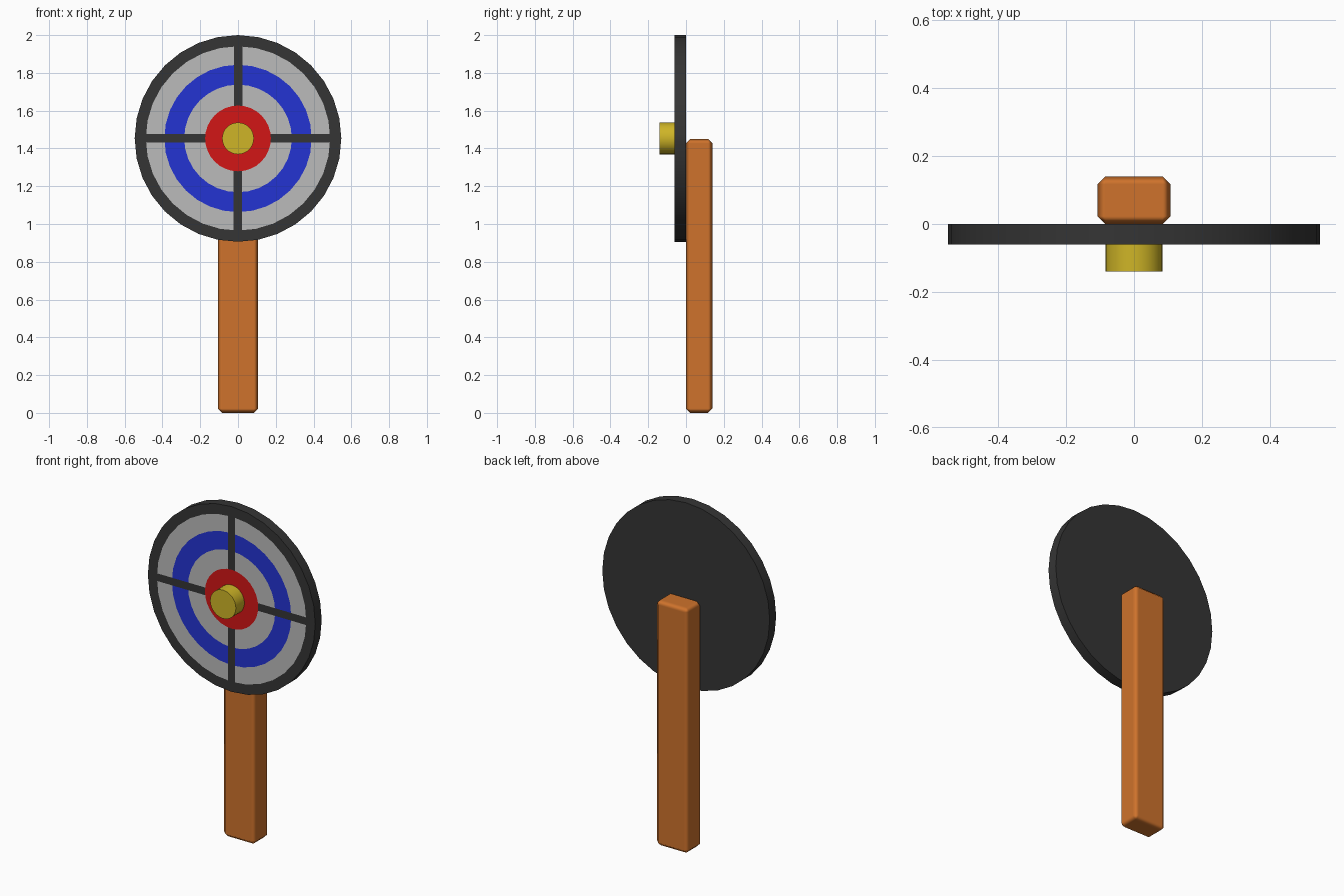
import bpy, bmesh, math

if "Cube" in bpy.data.objects:
    bpy.data.objects.remove(bpy.data.objects["Cube"])

def material(name, rgb):
    m = bpy.data.materials.new(name)
    m.diffuse_color = (*rgb, 1)
    m.use_nodes = True
    m.node_tree.nodes["Principled BSDF"].inputs["Base Color"].default_value = m.diffuse_color
    return m

DARK = material("dark", (0.035, 0.035, 0.035))
PALE = material("pale", (0.5, 0.5, 0.5))
BLUE = material("blue", (0.017, 0.034, 0.65))
RED = material("red", (0.65, 0.008, 0.008))
YELLOW = material("yellow", (0.62, 0.46, 0.02))
WOOD = material("orange_wood", (0.62, 0.17, 0.025))

CZ = 1.453      # height of the target centre
BAR = 0.0225    # half width of the dark cross bars
STEP = math.radians(11.25)

def ring_points(r):
    """32-sided ring with extra points on its edges where the cross bars cut it."""
    f = BAR / (r * math.sin(STEP))
    for q in range(4):
        for k in [0, f] + list(range(1, 8)) + [8 - f]:
            lo = math.floor(k)
            t = k - lo
            a, b = (q * 8 + lo) * STEP, (q * 8 + lo + 1) * STEP
            yield (r * ((1 - t) * math.sin(a) + t * math.sin(b)),
                   r * ((1 - t) * math.cos(a) + t * math.cos(b)))

# Target board: concentric rings with a colour per band
bm = bmesh.new()
profile = [(0.547, 0.0), (0.547, -0.06), (0.488, -0.06), (0.39, -0.06),
           (0.285, -0.06), (0.174, -0.06)]
bands = [0, 0, 1, 2, 1]
rings = [[bm.verts.new((x, y, z + CZ)) for x, z in ring_points(r)] for r, y in profile]
n = len(rings[0])
for j, colour in enumerate(bands):
    for i in range(n):
        k = (i + 1) % n
        face = bm.faces.new((rings[j][i], rings[j][k], rings[j + 1][k], rings[j + 1][i]))
        face.material_index = 0 if i % 10 in (0, 9) else colour
bm.faces.new(rings[0])
bm.faces.new(rings[-1]).material_index = 3
bmesh.ops.recalc_face_normals(bm, faces=bm.faces)
mesh = bpy.data.meshes.new("target_board")
bm.to_mesh(mesh)
bm.free()
for m in (DARK, PALE, BLUE, RED):
    mesh.materials.append(m)
board = bpy.data.objects.new("target_board", mesh)
bpy.context.collection.objects.link(board)
bpy.ops.object.select_all(action='DESELECT')
board.select_set(True)
bpy.context.view_layer.objects.active = board
bpy.ops.object.shade_smooth_by_angle(angle=math.radians(30))

# Bullseye peg
bpy.ops.mesh.primitive_cylinder_add(vertices=32, radius=0.084, depth=0.08,
                                    location=(0, -0.10, CZ), rotation=(math.pi / 2, 0, 0))
peg = bpy.context.object
peg.name = "bullseye_peg"
peg.data.materials.append(YELLOW)
bpy.ops.object.shade_smooth_by_angle(angle=math.radians(30))

# Chamfered post
bpy.ops.mesh.primitive_cube_add(size=1, location=(0, 0.07, 0.725))
post = bpy.context.object
post.name = "post"
post.scale = (0.214, 0.14, 1.45)
bpy.ops.object.transform_apply(location=False, rotation=False, scale=True)
post.data.materials.append(WOOD)
bpy.ops.object.shade_smooth()
bevel = post.modifiers.new("chamfer", 'BEVEL')
bevel.width = 0.023
bevel.segments = 1
bevel.harden_normals = True
